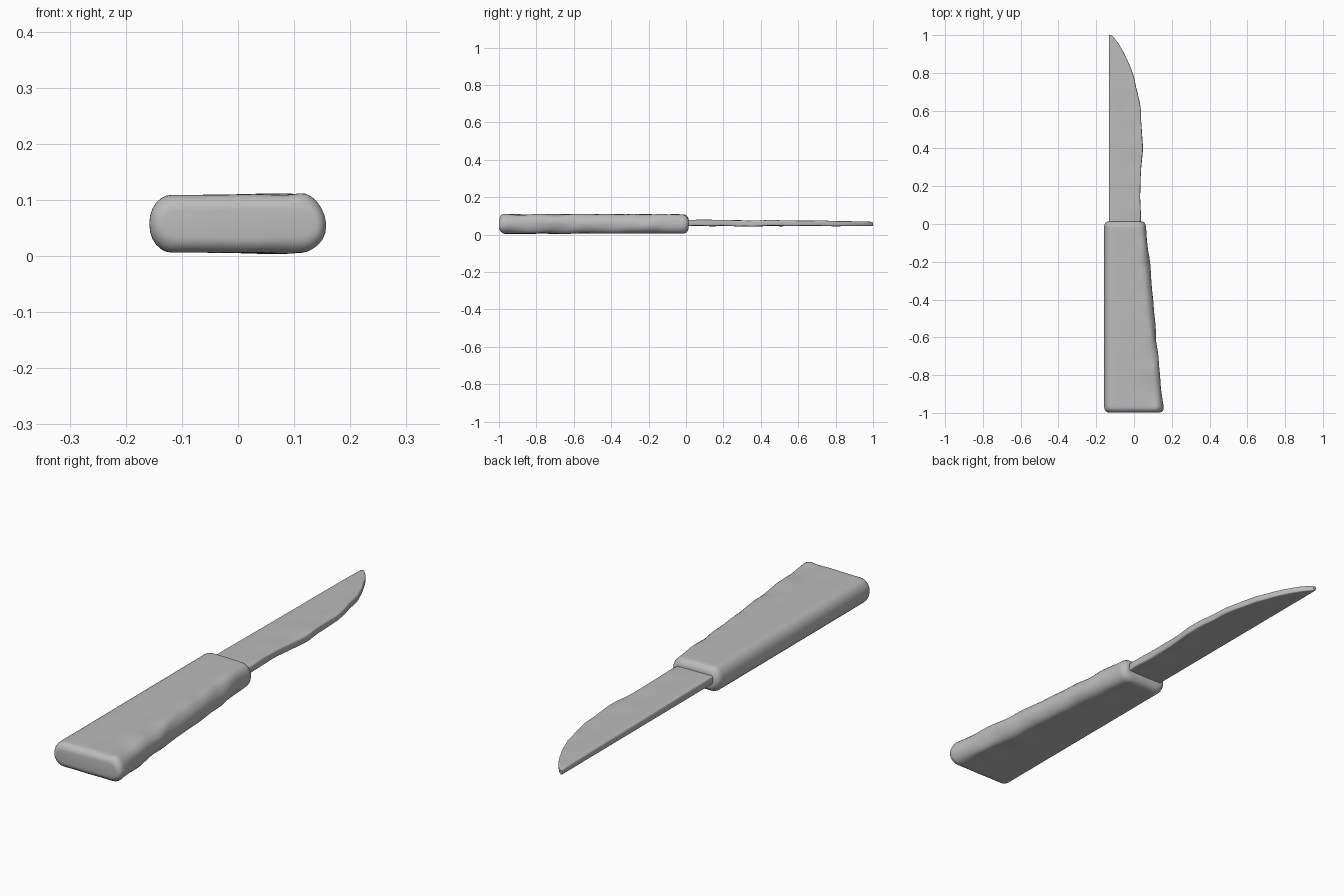
import bpy
import bmesh
import math
from mathutils import Vector, noise

if "Cube" in bpy.data.objects:
    bpy.data.objects.remove(bpy.data.objects["Cube"], do_unlink=True)

GREY = (0.5, 0.5, 0.5, 1.0)
grey = bpy.data.materials.new("plain grey")
grey.use_nodes = True
grey.diffuse_color = GREY
grey.node_tree.nodes["Principled BSDF"].inputs["Base Color"].default_value = GREY


def lerp_table(table, y):
    """Interpolate rows (y, a, b, ...) at the given y."""
    for lo, hi in zip(table, table[1:]):
        if y <= hi[0]:
            t = max(0.0, (y - lo[0]) / (hi[0] - lo[0]))
            return [a + (b - a) * t for a, b in zip(lo[1:], hi[1:])]
    return list(table[-1][1:])


def ring(y, x0, x1, z0, z1, rx, rz, corner=6, flat=8):
    """Rounded rectangle in the xz plane, with subdivided flat sides."""
    rx, rz = min(rx, (x1 - x0) * 0.48), min(rz, (z1 - z0) * 0.48)
    points = []
    for cx, cz, start in ((x1 - rx, z1 - rz, 0), (x0 + rx, z1 - rz, 90),
                          (x0 + rx, z0 + rz, 180), (x1 - rx, z0 + rz, 270)):
        for i in range(corner + 1):
            a = math.radians(start + 90 * i / corner)
            points.append(Vector((cx + rx * math.cos(a), y, cz + rz * math.sin(a))))
        # Extra points along the broad top and bottom faces
        if start in (0, 180):
            run = (x1 - x0 - 2 * rx) * (-1 if start == 0 else 1)
            last = points[-1].copy()
            points += [last + Vector((run * k / flat, 0, 0)) for k in range(1, flat)]
    return points


def loft(name, rings, wobble, x_from, x_to):
    """Skin the rings, cap the ends and roughen the surface toward +x."""
    bm = bmesh.new()
    loops = []
    for points in rings:
        loop = []
        for p in points:
            fade = min(1.0, max(0.0, (p.x - x_from) / (x_to - x_from)))
            n = noise.noise_vector(Vector((p.x * 14, p.y * 9, p.z * 14)))
            loop.append(bm.verts.new(p + Vector((n.x, 0, n.z)) * wobble * fade))
        loops.append(loop)
    for a, b in zip(loops, loops[1:]):
        for i in range(len(a)):
            j = (i + 1) % len(a)
            bm.faces.new((a[i], a[j], b[j], b[i]))
    bm.faces.new(loops[0])
    bm.faces.new(loops[-1])
    bmesh.ops.recalc_face_normals(bm, faces=bm.faces)
    mesh = bpy.data.meshes.new(name)
    bm.to_mesh(mesh)
    bm.free()
    mesh.materials.append(grey)
    obj = bpy.data.objects.new(name, mesh)
    bpy.context.collection.objects.link(obj)
    bpy.ops.object.select_all(action='DESELECT')
    obj.select_set(True)
    bpy.context.view_layer.objects.active = obj
    bpy.ops.object.shade_smooth_by_angle(angle=math.radians(40))
    return obj


# Handle: wedge in plan, rounded sides, softly rounded ends
Y0, Y1, R = -0.997, 0.013, 0.03
ends = [R * (1 - math.cos(math.radians(a))) for a in range(0, 90, 15)]
stations = [Y0 + e for e in ends]
stations += [Y0 + R + (Y1 - Y0 - 2 * R) * i / 60 for i in range(61)]
stations += [Y1 - e for e in reversed(ends)]
handle_rings = []
for y in stations:
    d = min(1.0, min(y - Y0, Y1 - y) / R)
    inset = 1 - math.sqrt(max(0.0, 1 - (1 - d) ** 2))
    right = 0.157 + (0.061 - 0.157) * (y - Y0) / (Y1 - Y0)
    handle_rings.append(ring(y, -0.158 + 0.02 * inset, right - 0.02 * inset,
                             0.006 + 0.028 * inset, 0.109 - 0.028 * inset,
                             0.04, 0.05 - 0.028 * inset))
loft("handle", handle_rings, 0.007, -0.06, 0.1)

# Blade: straight spine on the right, curved edge on the left
EDGE = [(-0.03, 0.035, 0.08), (0.10, 0.034, 0.079), (0.22, 0.033, 0.078),
        (0.30, 0.038, 0.077), (0.40, 0.046, 0.076), (0.50, 0.044, 0.075),
        (0.60, 0.035, 0.074), (0.70, 0.018, 0.074), (0.78, -0.001, 0.073),
        (0.86, -0.03, 0.072), (0.92, -0.06, 0.071), (0.96, -0.085, 0.07),
        (0.99, -0.11, 0.069), (1.0, -0.12, 0.066)]
blade_rings = []
for i in range(71):
    y = -0.03 + 1.03 * i / 70
    edge, top = lerp_table(EDGE, y)
    blade_rings.append(ring(y, -0.132, edge, 0.046, top, 0.006, 0.008, corner=3))
loft("blade", blade_rings, 0.005, -0.09, 0.03)
